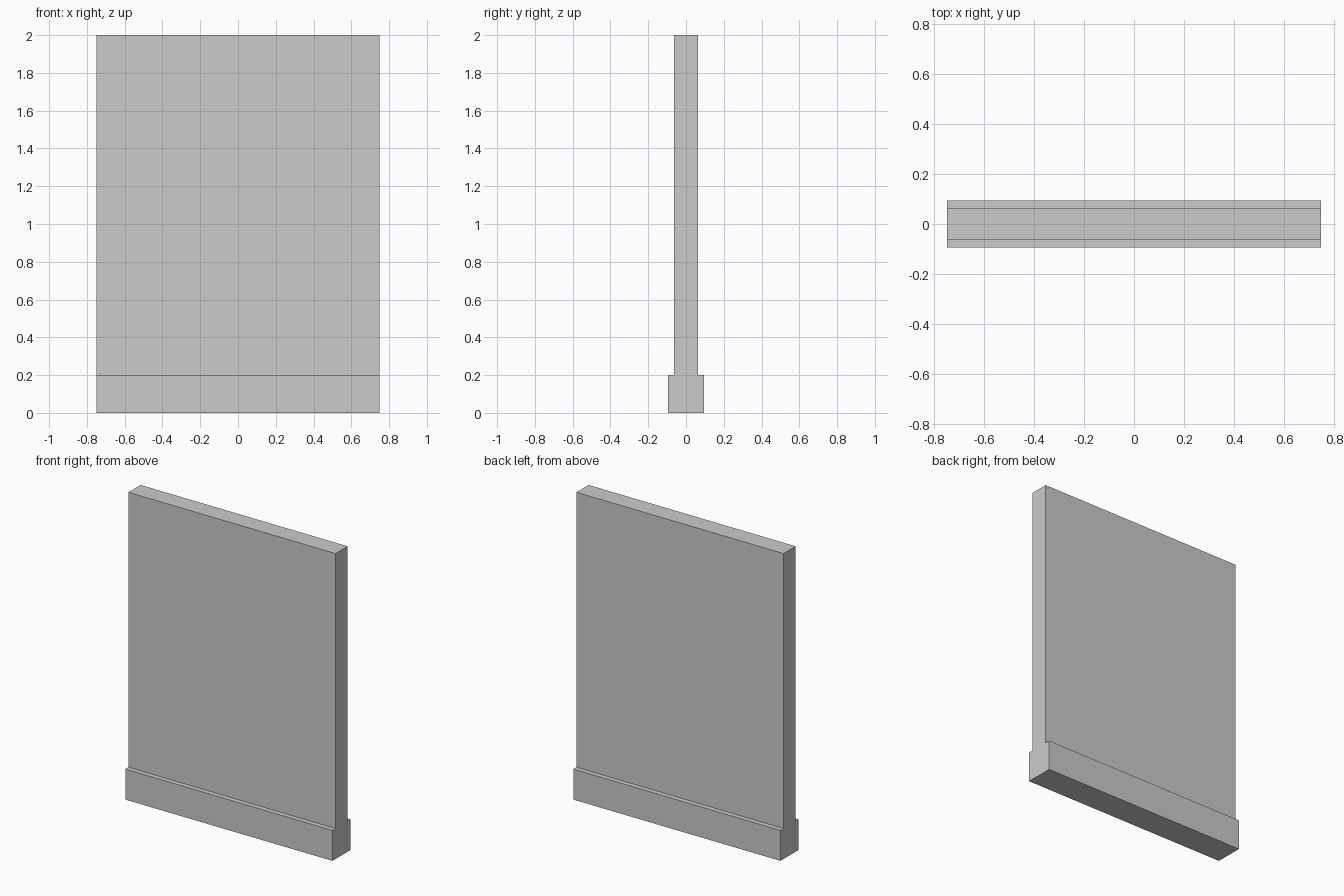
import bpy, bmesh

if "Cube" in bpy.data.objects:
    bpy.data.objects.remove(bpy.data.objects["Cube"])

LENGTH, HEIGHT, BASE_HEIGHT = 1.5, 2.0, 0.2
PANEL_HALF, BASE_HALF = 0.0625, 0.094

# Stepped cross-section (y, z): right half, then mirrored to the left
half = [(BASE_HALF, 0), (BASE_HALF, BASE_HEIGHT),
        (PANEL_HALF, BASE_HEIGHT), (PANEL_HALF, HEIGHT)]
profile = half + [(-y, z) for y, z in reversed(half)]

# Wall panel with plinth, extruded along x as one solid
bm = bmesh.new()
end = bm.faces.new([bm.verts.new((-LENGTH / 2, y, z)) for y, z in profile])
result = bmesh.ops.extrude_face_region(bm, geom=[end], use_keep_orig=True)
moved = [v for v in result["geom"] if isinstance(v, bmesh.types.BMVert)]
bmesh.ops.translate(bm, verts=moved, vec=(LENGTH, 0, 0))
bmesh.ops.recalc_face_normals(bm, faces=bm.faces[:])

mesh = bpy.data.meshes.new("wall_panel")
bm.to_mesh(mesh)
bm.free()
wall = bpy.data.objects.new("wall_panel", mesh)
bpy.context.collection.objects.link(wall)
